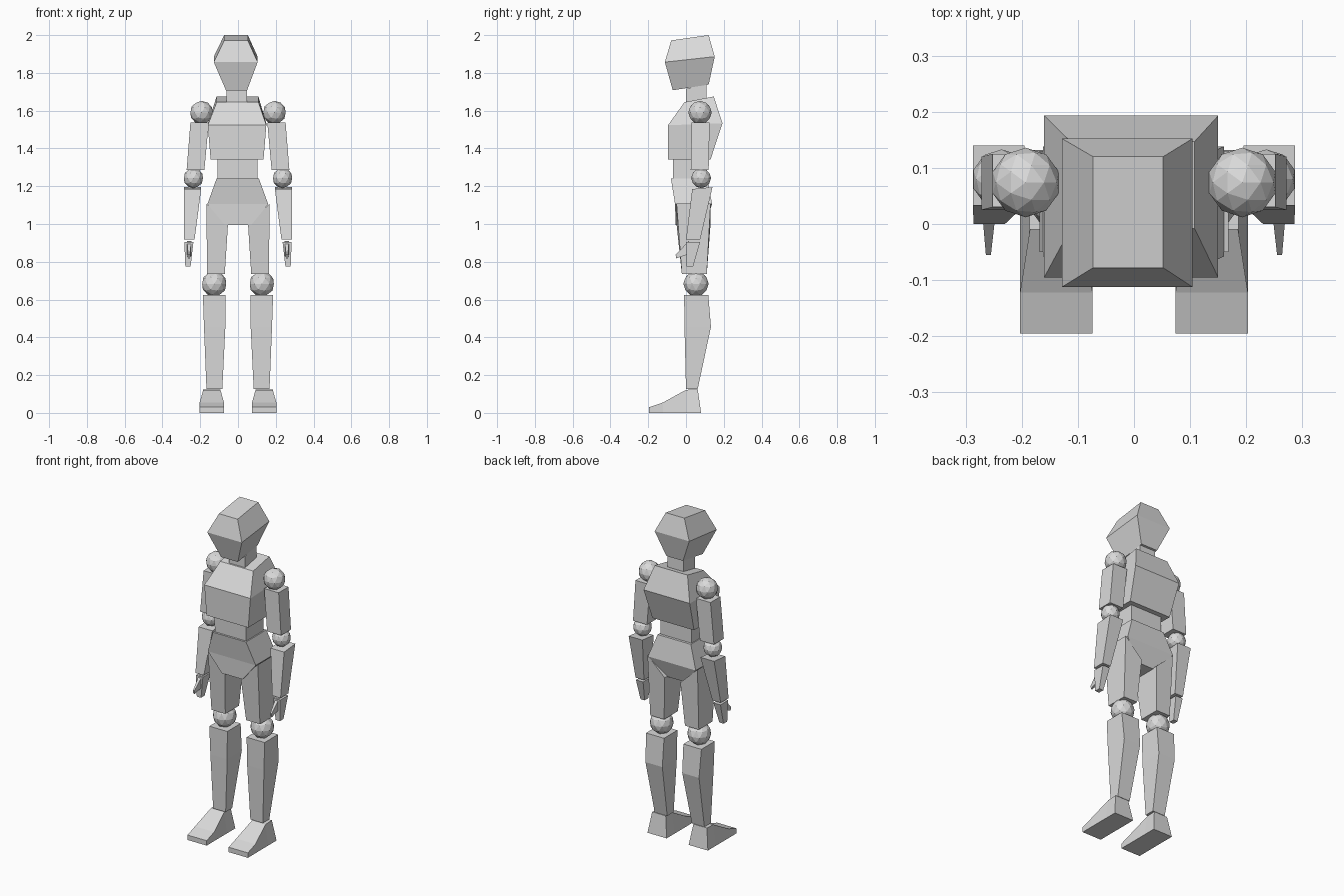
import bpy, bmesh

if "Cube" in bpy.data.objects:
    bpy.data.objects.remove(bpy.data.objects["Cube"])

grey = bpy.data.materials.new("plain_grey")
grey.diffuse_color = (0.7, 0.7, 0.7, 1)
grey.use_nodes = True
grey.node_tree.nodes["Principled BSDF"].inputs["Base Color"].default_value = grey.diffuse_color


def finish(name, bm):
    bmesh.ops.recalc_face_normals(bm, faces=bm.faces)
    mesh = bpy.data.meshes.new(name)
    bm.to_mesh(mesh)
    bm.free()
    mesh.materials.append(grey)
    obj = bpy.data.objects.new(name, mesh)
    bpy.context.collection.objects.link(obj)


def level(x0, x1, y0, y1, z_front, z_back=None, x_tilt=0):
    """Four corners of a roughly horizontal section; x_tilt raises the x1 side."""
    zb = z_front if z_back is None else z_back
    return [(x0, y0, z_front), (x1, y0, z_front + x_tilt),
            (x1, y1, zb + x_tilt), (x0, y1, zb)]


def upright(y_low, y_top, z_top, t0, t1, x0=0.074, x1=0.203):
    """Four corners of an upright section that rests on the floor."""
    return [(x0, y_low, 0), (x1, y_low, 0), (t1, y_top, z_top), (t0, y_top, z_top)]


def loft(name, rings, side=1):
    """Skin four-cornered sections into a faceted block."""
    bm = bmesh.new()
    loops = [[bm.verts.new((x * side, y, z)) for x, y, z in r] for r in rings]
    for a, b in zip(loops, loops[1:]):
        for i in range(4):
            j = (i + 1) % 4
            bm.faces.new((a[i], a[j], b[j], b[i]))
    bm.faces.new(loops[0])
    bm.faces.new(loops[-1])
    finish(name, bm)


def ball(name, center, radius):
    bm = bmesh.new()
    bmesh.ops.create_icosphere(bm, subdivisions=2, radius=radius)
    bmesh.ops.translate(bm, verts=bm.verts, vec=center)
    finish(name, bm)


# Head, neck and trunk
loft("head", [level(-.064, .048, -.07, .12, 1.708, 1.738),
              level(-.128, .104, -.112, .152, 1.857, 1.886),
              level(-.073, .052, -.078, .12, 1.972, 2.0)])
loft("neck", [level(-.06, .048, .0, .11, 1.63, 1.65),
              level(-.06, .048, .0, .108, 1.715, 1.745)])
loft("chest", [level(-.145, .135, -.095, .13, 1.342),
               level(-.16, .15, -.095, .193, 1.523, 1.533),
               level(-.113, .108, -.008, .147, 1.645, 1.675)])
loft("waist", [level(-.108, .103, -.068, .10, 1.20),
               level(-.108, .103, -.07, .10, 1.36)])
loft("pelvis", [level(-.07, .07, -.055, .10, .995),
                level(-.162, .16, -.058, .138, 1.105),
                level(-.113, .11, -.08, .115, 1.242)])

for label, s in (("right", 1), ("left", -1)):
    # Legs
    loft(label + "_thigh", [level(.07, .163, -.022, .11, .735),
                            level(.053, .168, -.05, .13, 1.0, x_tilt=.108)], s)
    ball(label + "_knee", (.126 * s, .053, .683), .067)
    loft(label + "_shin", [level(.083, .167, .0, .062, .127),
                           level(.067, .18, -.008, .132, .455),
                           level(.065, .186, -.01, .118, .625)], s)
    loft(label + "_foot", [upright(-.195, -.195, .03, .074, .203),
                           upright(-.122, -.122, .055, .074, .203),
                           upright(0, 0, .122, .093, .184),
                           upright(.08, .062, .125, .093, .184)], s)
    # Arms
    ball(label + "_shoulder", (.193 * s, .074, 1.59), .062)
    loft(label + "_upper_arm", [level(.178, .272, .025, .12, 1.285),
                                level(.155, .252, .03, .125, 1.537)], s)
    ball(label + "_elbow", (.236 * s, .08, 1.243), .053)
    loft(label + "_forearm", [level(.23, .286, .0, .075, .918),
                              level(.195, .287, .033, .14, 1.185, 1.195)], s)
    # Hands
    loft(label + "_hand", [level(.251, .279, .003, .038, .775),
                           level(.236, .284, .0, .075, .905)], s)
    loft(label + "_thumb", [
        [(.247, .015, .84), (.27, .015, .84), (.27, .015, .91), (.247, .015, .91)],
        [(.255, -.052, .818), (.264, -.052, .818), (.264, -.055, .838), (.255, -.055, .838)]], s)
